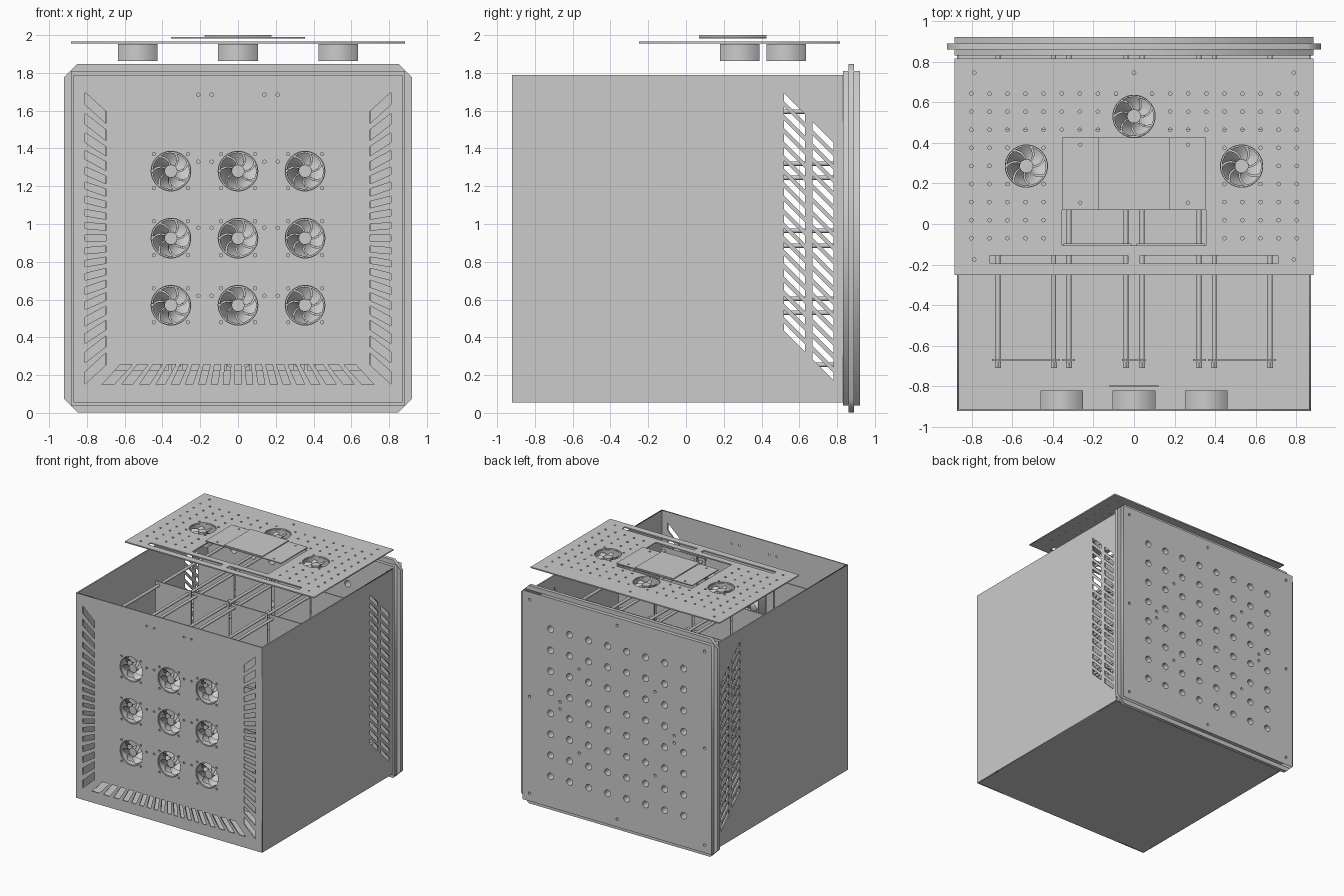
import bpy, bmesh
from math import sin, cos, pi
from mathutils import Matrix, Vector

if "Cube" in bpy.data.objects:
    bpy.data.objects.remove(bpy.data.objects["Cube"])

CZ = 0.925  # height of the case centre
AXES = {
    'XY': Matrix.Identity(4),
    'XZ': Matrix(((1, 0, 0, 0), (0, 0, -1, 0), (0, 1, 0, 0), (0, 0, 0, 1))),
    'YZ': Matrix(((0, 0, 1, 0), (1, 0, 0, 0), (0, 1, 0, 0), (0, 0, 0, 1))),
}


def link(name, mesh, matrix=None):
    ob = bpy.data.objects.new(name, mesh)
    bpy.context.collection.objects.link(ob)
    if matrix is not None:
        ob.matrix_world = matrix
    return ob


def rect(x0, x1, y0, y1):
    return [(x0, y0), (x1, y0), (x1, y1), (x0, y1)]


def circle(x, y, r, n=12):
    return [(x + r * cos(2 * pi * i / n), y + r * sin(2 * pi * i / n)) for i in range(n)]


def panel_mesh(name, loops, thick):
    """Flat sheet: first loop is the outline, the others are holes."""
    cu = bpy.data.curves.new(name, 'CURVE')
    cu.dimensions, cu.fill_mode, cu.extrude = '2D', 'BOTH', thick / 2
    for pts in loops:
        s = cu.splines.new('POLY')
        s.points.add(len(pts) - 1)
        for p, (x, y) in zip(s.points, pts):
            p.co = (x, y, 0, 1)
        s.use_cyclic_u = True
    ob = link(name, cu)
    dg = bpy.context.evaluated_depsgraph_get()
    me = bpy.data.meshes.new_from_object(ob.evaluated_get(dg))
    bpy.data.objects.remove(ob)
    me.name = name
    return me


def panel(name, loops, thick, plane, loc):
    return link(name, panel_mesh(name, loops, thick), Matrix.Translation(loc) @ AXES[plane])


def box_into(bm, x0, x1, y0, y1, z0, z1):
    m = Matrix.Translation(((x0 + x1) / 2, (y0 + y1) / 2, (z0 + z1) / 2))
    bmesh.ops.create_cube(bm, size=1, matrix=m @ Matrix.Diagonal((x1 - x0, y1 - y0, z1 - z0, 1)))


def finish(name, bm):
    me = bpy.data.meshes.new(name)
    bm.to_mesh(me)
    bm.free()
    return me


# front panel: fan openings, screw holes and radiating vent slots
F = (-0.355, 0, 0.355)
corners = [(a, b) for a in (-0.09, 0.09) for b in (-0.09, 0.09)]
loops = [rect(-0.87, 0.87, 0.055, 1.79)]
for x in F:
    for z in F:
        loops.append(circle(x, CZ + z, 0.105, 40))
        loops += [circle(x + a, CZ + z + b, 0.009, 8) for a, b in corners]
loops += [circle(x, z, 0.009, 8) for x in (-0.21, -0.14, 0.14, 0.21)
          for z in (0.62, 0.98, 1.33, 1.685)]
for i in range(-9, 10):
    t = i / 9
    u, h = t * (0.6 + 0.14 * t * t), 0.016 + 0.016 * t * t
    v = u * 0.865
    for s in (-1, 1):
        loops.append([(s * 0.81, CZ + u - h), (s * 0.81, CZ + u + h),
                      (s * 0.70, CZ + v + h), (s * 0.70, CZ + v - h)])
    u, v = u * 0.93, u * 0.8
    loops.append([(u - h, 0.15), (u + h, 0.15), (v + h, 0.255), (v - h, 0.255)])
panel("front_panel", loops, 0.01, 'XZ', (0, -0.917, 0))

# side walls with slanted vents, and floor
loops = [rect(-0.92, 0.835, 0.055, 1.79)]
for y, top in ((0.52, 1.69), (0.67, 1.54)):
    for i in range(18):
        z = top - i * 0.0715
        loops.append([(y, z), (y + 0.11, z - 0.11), (y + 0.11, z - 0.152), (y, z - 0.042)])
for s, n in ((-1, "left_wall"), (1, "right_wall")):
    panel(n, loops, 0.01, 'YZ', (s * 0.867, 0, 0))
panel("floor", [rect(-0.87, 0.87, -0.92, 0.835)], 0.01, 'XY', (0, 0, 0.06))

# back panel: three perforated layers, the middle one larger with cut corners
grid = [0.089 * k for k in range(-7, 8, 2)]
holes = [circle(x, CZ + z, 0.028, 16) for x in grid for z in grid]
holes += [circle(x, CZ + z, 0.012, 8) for x in (-0.82, 0, 0.82) for z in (-0.82, 0, 0.82) if x or z]
holes += [circle(x, CZ + z, 0.012, 8) for x in (-0.535, 0.535) for z in (-0.03, 0.03)]
holes += [circle(x, CZ + z, 0.012, 8) for x in (-0.355, 0.355) for z in (-0.355, 0.355)]
square = rect(-0.885, 0.885, 0.04, 1.81)
a, c = 0.92, 0.85
octagon = [(x, CZ + z * 0.9225 / 0.92) for x, z in
           ((-c, -a), (c, -a), (a, -c), (a, c), (c, a), (-c, a), (-a, c), (-a, -c))]
panel("back_inner_plate", [square] + holes, 0.03, 'XZ', (0, 0.845, 0))
panel("back_middle_plate", [octagon] + holes, 0.03, 'XZ', (0, 0.875, 0))
panel("back_outer_plate", [square] + holes, 0.032, 'XZ', (0, 0.906, 0))

# raised lid: hole grid, fan openings, cable slots and centre opening
top_fans = [(0, 0.53), (-0.53, 0.285), (0.53, 0.285)]
loops = [rect(-0.885, 0.885, -0.25, 0.815), rect(-0.355, 0.355, -0.105, 0.425),
         rect(-0.71, -0.03, -0.195, -0.155), rect(0.03, 0.71, -0.195, -0.155)]
loops += [circle(x, y, 0.104, 40) for x, y in top_fans]
for i in range(-9, 10):
    for j in range(9):
        x, y = i * 0.089, -0.07 + j * 0.089
        clear = all((x - p) ** 2 + (y - q) ** 2 > 0.118 ** 2 for p, q in top_fans)
        if clear and not (abs(x) < 0.37 and y < 0.44):
            loops.append(circle(x, y, 0.009, 8))
loops += [circle(x, y, 0.009, 8) for x, y in
          ((-0.787, 0.745), (0, 0.745), (0.787, 0.745), (-0.787, -0.175), (0.787, -0.175))]
panel("lid", loops, 0.01, 'XY', (0, 0, 1.96))
cover = [rect(-0.355, 0.355, 0.07, 0.425)]
cover += [circle(x, y, 0.008, 8) for x in (-0.265, 0.265) for y in (0.105, 0.39)]
panel("lid_cover_lower", cover, 0.008, 'XY', (0, 0, 1.986))
panel("lid_cover_upper", [rect(-0.178, 0.178, 0.07, 0.425)], 0.008, 'XY', (0, 0, 1.996))

# fans: square housing, hub and seven twisted blades, open face towards +z
housing = panel_mesh("fan_housing", [rect(-0.105, 0.105, -0.105, 0.105),
                                     circle(0, 0, 0.102, 40)], 0.09)
bm = bmesh.new()
bmesh.ops.create_cone(bm, cap_ends=True, segments=24, radius1=0.034, radius2=0.034, depth=0.07)
for k in range(7):
    rows = []
    for i in range(6):
        r = 0.032 + 0.066 * i / 5
        ring = []
        for j in range(4):
            w = j / 3
            ang = 2 * pi * k / 7 + 0.5 * (i / 5) ** 1.5 + 0.78 * w
            ring.append(bm.verts.new((r * cos(ang), r * sin(ang), 0.03 - 0.05 * w)))
        rows.append(ring)
    for p, q in zip(rows, rows[1:]):
        for j in range(3):
            bm.faces.new((p[j], q[j], q[j + 1], p[j + 1]))
rotor = finish("fan_rotor", bm)


def fan(name, matrix):
    link(name + "_housing", housing, matrix)
    link(name + "_rotor", rotor, matrix)


for x, y in top_fans:
    fan("lid_fan", Matrix.Translation((x, y, 1.909)))
for x in F:
    for z in F:
        fan("front_fan", Matrix.Translation((x, -0.866, CZ + z)) @ AXES['XZ'])

# rack: four by four cells, each held by four long rods with end nuts
R = (0.67, 0.395, 0.32, 0.04)
bm = bmesh.new()
turn = Matrix.Rotation(pi / 2, 4, 'X')
for x in [s * r for r in R for s in (-1, 1)]:
    for z in [s * r for r in R for s in (-1, 1)]:
        for rad, y0, y1, n in ((0.012, -0.71, 0.835, 12), (0.017, -0.71, -0.68, 6)):
            bmesh.ops.create_cone(bm, cap_ends=True, segments=n, radius1=rad, radius2=rad,
                                  depth=y1 - y0,
                                  matrix=Matrix.Translation((x, (y0 + y1) / 2, CZ + z)) @ turn)
link("rack_rods", finish("rack_rods", bm))

# rack plates: outer cells closed at the front, inner cells closed further back
bm = bmesh.new()
C = (-0.5325, -0.18, 0.18, 0.5325)
for z in C:
    for x in C:
        for y in (-0.1, 0.47):
            box_into(bm, x - 0.168, x + 0.168, y - 0.005, y + 0.005, CZ + z - 0.168, CZ + z + 0.168)
    for x0, x1 in ((-0.70, -0.365), (-0.355, -0.29), (-0.06, 0.06), (0.29, 0.355), (0.365, 0.70)):
        box_into(bm, x0, x1, -0.675, -0.665, CZ + z - 0.168, CZ + z + 0.168)
link("rack_plates", finish("rack_plates", bm))

# small plate behind the front fans
bm = bmesh.new()
box_into(bm, -0.12, 0.12, -0.803, -0.793, CZ - 0.12, CZ + 0.12)
link("inner_plate", finish("inner_plate", bm))

# smooth the round parts while keeping their edges sharp
bpy.ops.object.select_all(action='DESELECT')
for ob in bpy.context.scene.objects:
    if ob.name.startswith(("rack_rods", "front_fan_rotor")):
        ob.select_set(True)
        bpy.context.view_layer.objects.active = ob
bpy.ops.object.shade_smooth_by_angle(angle=0.6)
